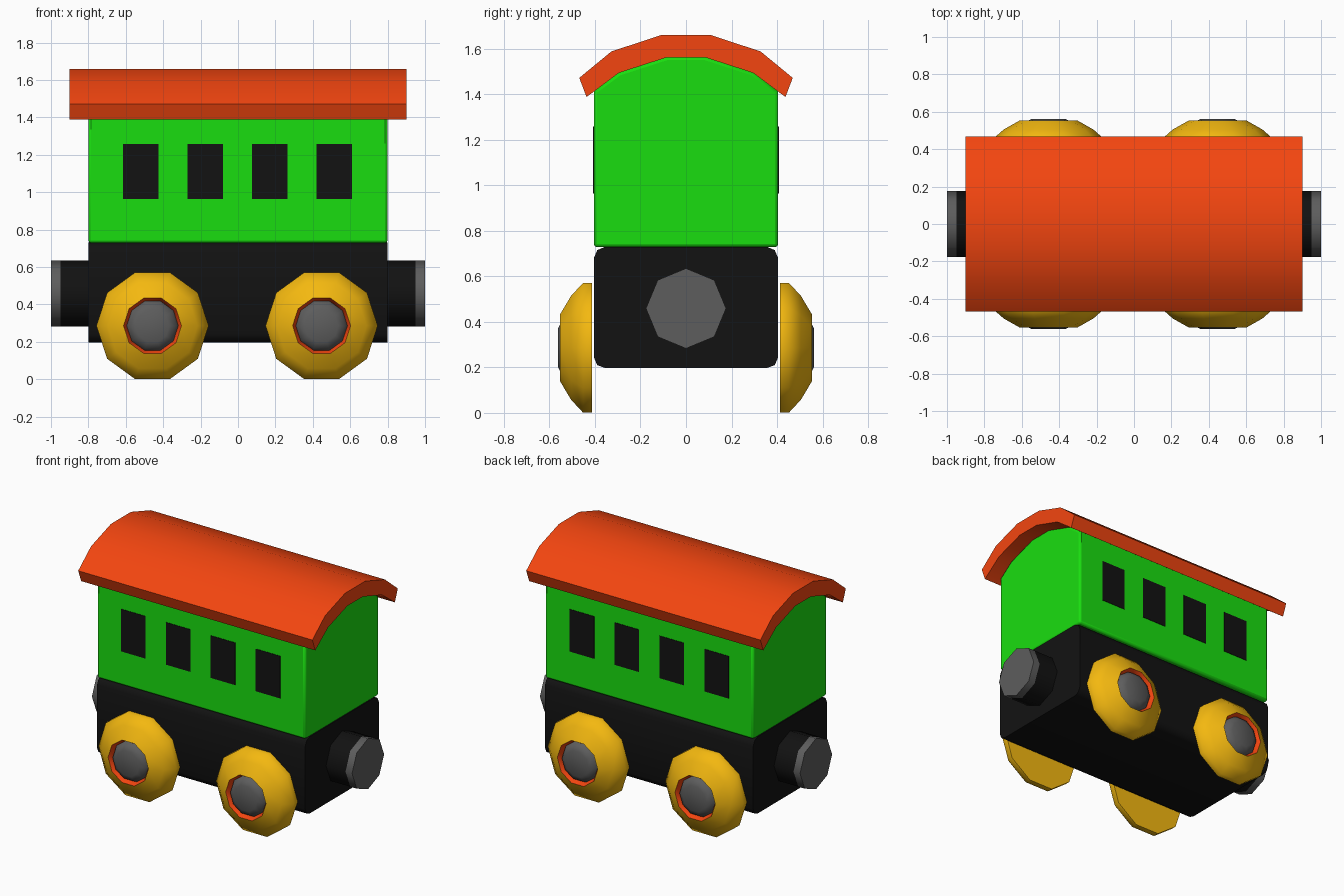
import bpy, math

if "Cube" in bpy.data.objects:
    bpy.data.objects.remove(bpy.data.objects["Cube"])


def material(name, rgb):
    m = bpy.data.materials.new(name)
    m.diffuse_color = (*rgb, 1)
    m.use_nodes = True
    m.node_tree.nodes["Principled BSDF"].inputs["Base Color"].default_value = m.diffuse_color
    return m


GREEN = material("green", (0.01, 0.73, 0.005))
RED = material("red", (0.9, 0.06, 0.005))
YELLOW = material("yellow", (0.9, 0.48, 0.005))
BLACK = material("black", (0.006, 0.006, 0.006))
STEEL = material("steel", (0.11, 0.11, 0.11))


def make(name, verts, faces, mat, angle=50, bevel=0):
    mesh = bpy.data.meshes.new(name)
    mesh.from_pydata(verts, [], faces)
    mesh.materials.append(mat)
    ob = bpy.data.objects.new(name, mesh)
    bpy.context.collection.objects.link(ob)
    bpy.ops.object.select_all(action='DESELECT')
    ob.select_set(True)
    bpy.context.view_layer.objects.active = ob
    bpy.ops.object.mode_set(mode='EDIT')
    bpy.ops.mesh.select_all(action='SELECT')
    bpy.ops.mesh.normals_make_consistent(inside=False)
    bpy.ops.object.mode_set(mode='OBJECT')
    if bevel:
        b = ob.modifiers.new("bevel", 'BEVEL')
        b.width, b.segments = bevel, 2
        b.limit_method, b.angle_limit = 'ANGLE', math.radians(60)
    bpy.ops.object.shade_smooth_by_angle(angle=math.radians(angle))
    return ob


def prism(name, half, hx, mat, **kw):
    """Extrude a (y, z) half profile, mirrored in y, along x."""
    prof = half + [(-y, z) for y, z in reversed(half)]
    n = len(prof)
    verts = [(x, y, z) for x in (-hx, hx) for y, z in prof]
    faces = [(i, (i + 1) % n, n + (i + 1) % n, n + i) for i in range(n)]
    faces += [tuple(range(n)), tuple(range(n, 2 * n))]
    return make(name, verts, faces, mat, **kw)


def lathe(name, prof, sides, centre, axis, mat, cap=(True, True), angle=50):
    """Turn a (radius, distance) profile about the x or y axis."""
    cx, cy, cz = centre
    verts, faces = [], []
    for r, d in prof:
        for k in range(sides):
            a = 2 * math.pi * k / sides
            u, w = r * math.cos(a), r * math.sin(a)
            verts.append((cx + d, cy + u, cz + w) if axis == 'x' else (cx + u, cy + d, cz + w))
    for j in range(len(prof) - 1):
        for k in range(sides):
            k2 = (k + 1) % sides
            faces.append((j * sides + k, j * sides + k2, (j + 1) * sides + k2, (j + 1) * sides + k))
    if cap[0]:
        faces.append(tuple(range(sides)))
    if cap[1]:
        faces.append(tuple(range(len(verts) - sides, len(verts))))
    return make(name, verts, faces, mat, angle=angle)


# Chassis block with rounded long edges
prism("chassis", [(0.355, 0.197), (0.39, 0.21), (0.405, 0.245),
                  (0.405, 0.68), (0.39, 0.715), (0.355, 0.73)], 0.8, BLACK)

# Cabin with arched top
prism("cabin", [(0.405, 0.728), (0.405, 1.415), (0.295, 1.497), (0.085, 1.565)],
      0.8, GREEN, bevel=0.015)

# Curved roof sheet
prism("roof", [(0.085, 1.562), (0.295, 1.494), (0.437, 1.388),
               (0.469, 1.472), (0.328, 1.588), (0.11, 1.66)], 0.9, RED, angle=40)

# Windows on both sides
for side in (-1, 1):
    for i in range(4):
        bpy.ops.mesh.primitive_cube_add(size=1, location=(-0.52 + 0.345 * i, side * 0.403, 1.112))
        w = bpy.context.object
        w.name = "window"
        w.scale = (0.188, 0.01, 0.294)
        w.data.materials.append(BLACK)

# Couplers with magnet discs at both ends
for s in (-1, 1):
    lathe("coupler", [(0.176, s * 0.79), (0.176, s * 0.95)], 8, (0, 0, 0.459), 'x', BLACK)
    lathe("magnet", [(0.176, s * 0.95), (0.176, s * 1.0)], 8, (0, 0, 0.459), 'x', STEEL)

# Wheels: domed tyre, recessed ring and hub cap
for s in (-1, 1):
    for x in (-0.457, 0.447):
        c = (x, 0, 0.286)
        lathe("wheel", [(0.3, s * 0.412), (0.3, s * 0.452), (0.24, s * 0.505), (0.155, s * 0.553)],
              10, c, 'y', YELLOW, cap=(True, False))
        # ring normals must face the axle opening, so it is a closed dish
        lathe("wheel_ring", [(0.155, s * 0.553), (0.138, s * 0.525), (0.138, s * 0.515),
                             (0.158, s * 0.515), (0.155, s * 0.553)], 10, c, 'y', RED, cap=(False, False))
        lathe("hub_cap", [(0.138, s * 0.52), (0.125, s * 0.545), (0.09, s * 0.562)],
              10, c, 'y', STEEL)
